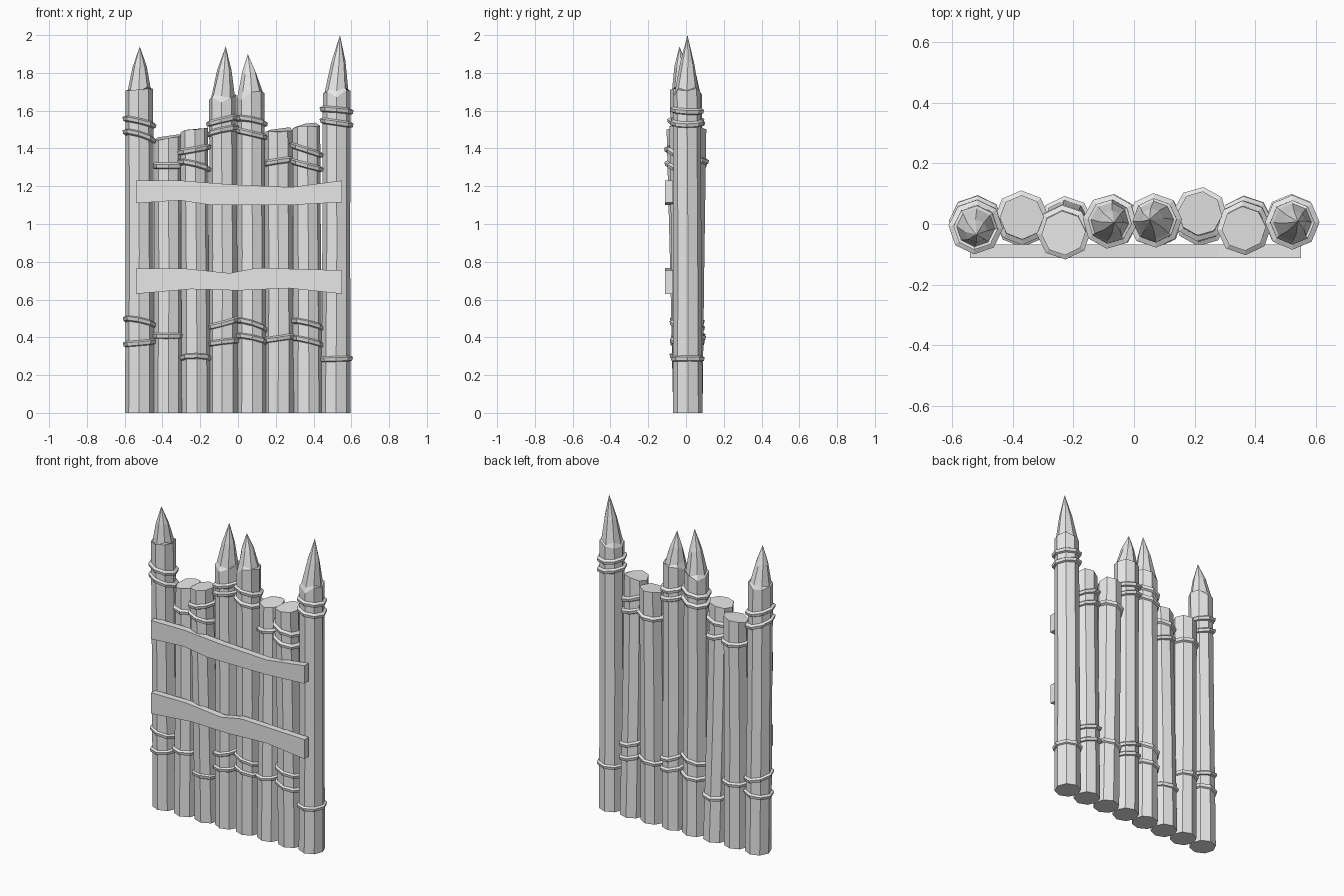
import bpy, math, random
from mathutils import Vector

random.seed(4)
SIDES = 8

cube = bpy.data.objects.get("Cube")
if cube:
    bpy.data.objects.remove(cube, do_unlink=True)

# Single flat colour for all the timber
grey = bpy.data.materials.new("plain grey")
grey.use_nodes = True
grey.diffuse_color = (0.8, 0.8, 0.8, 1)
grey.node_tree.nodes["Principled BSDF"].inputs["Base Color"].default_value = (0.8, 0.8, 0.8, 1)


def add_object(name, verts, faces):
    mesh = bpy.data.meshes.new(name)
    mesh.from_pydata(verts, [], faces)
    mesh.materials.append(grey)
    obj = bpy.data.objects.new(name, mesh)
    bpy.context.collection.objects.link(obj)
    return obj


def circle(center, radius, phase, tilt=(0, 0), jitter=0.0):
    """Octagon around a centre; tilt is the slope in x and y."""
    pts = []
    for i in range(SIDES):
        a = phase + math.tau * i / SIDES
        dx, dy = radius * math.cos(a), radius * math.sin(a)
        dz = dx * tilt[0] + dy * tilt[1] + random.uniform(-jitter, jitter)
        pts.append(Vector(center) + Vector((dx, dy, dz)))
    return pts


def loft(name, loops, closed=False, tip=None):
    """Skin a stack of octagons, ending in caps, a tip or a closed ring."""
    verts = [p for loop in loops for p in loop]
    n = len(loops)
    faces = []
    for k in range(n if closed else n - 1):
        a, b = k * SIDES, (k + 1) % n * SIDES
        for i in range(SIDES):
            j = (i + 1) % SIDES
            faces.append((a + i, a + j, b + j, b + i))
    if not closed:
        faces.append(tuple(reversed(range(SIDES))))
        last = (n - 1) * SIDES
        if tip is None:
            faces.append(tuple(range(last, last + SIDES)))
        else:
            verts.append(Vector(tip))
            for i in range(SIDES):
                faces.append((last + i, last + (i + 1) % SIDES, len(verts) - 1))
    return add_object(name, verts, faces)


# Posts: base x, top x, top y, top height, tip (or None),
# then rope bands as (height at left edge, height at right edge)
POSTS = [
    (-.52, -.522, -.012, 1.70, (-.52, -.035, 1.94), [(1.56, 1.52), (1.49, 1.44), (.50, .465), (.365, .38)]),
    (-.37, -.37, .022, 1.46, None, [(1.31, 1.31), (.41, .41)]),
    (-.222, -.232, -.03, 1.50, None, [(1.38, 1.41), (1.33, 1.29), (.29, .29)]),
    (-.075, -.08, .008, 1.66, (-.065, .005, 1.94), [(1.53, 1.57), (1.475, 1.51), (.455, .50), (.365, .385)]),
    (.072, .068, .012, 1.69, (.052, .015, 1.90), [(1.56, 1.53), (1.50, 1.46), (.49, .44), (.41, .375)]),
    (.222, .218, .035, 1.495, None, [(1.32, 1.345), (.385, .41)]),
    (.37, .362, -.015, 1.52, None, [(1.42, 1.365), (1.335, 1.29), (.49, .45), (.40, .36)]),
    (.518, .522, .005, 1.70, (.54, .008, 2.0), [(1.61, 1.595), (1.55, 1.525), (.285, .29)]),
]
BASE_Y = 0.01
BAND = [(.068, .018), (.09, .006), (.086, -.012), (.068, -.02)]

for num, (bx, tx, ty, top, tip, bands) in enumerate(POSTS, 1):
    phase = random.uniform(-0.12, 0.12)
    base, head = Vector((bx, BASE_Y, 0)), Vector((tx, ty, top))

    # Leaning trunk with a slightly uneven top
    loops = [circle(base, .078, phase),
             circle(base.lerp(head, .5), .074, phase + .04),
             circle(head, .073, phase, (.1 if num != 1 else 0, .08), .008 if tip is None else .025)]
    if tip:
        # Sharpened point set in from the trunk edge
        point = Vector(tip)
        neck = head + Vector((0, 0, .012))
        loops.append(circle(neck, .063, phase, jitter=.015))
        loops.append(circle(neck.lerp(point, .5), .038, phase + .1, jitter=.012))
    loft(f"post_{num}", loops, tip=tip)

    # Rope bands wrapped round the trunk
    for b, (zl, zr) in enumerate(bands, 1):
        mid = base.lerp(head, (zl + zr) / 2 / top)
        slope = ((zr - zl) / .17, random.uniform(-.18, .04))
        rings = [circle(mid + Vector((0, 0, dz)), r, phase, slope) for r, dz in BAND]
        loft(f"band_{num}_{b}", rings[::-1], closed=True)


# Cross planks with hewn, wavy edges
def plank(name, upper, lower, front, back):
    outline = lower + upper[::-1]
    n = len(outline)
    verts = [(x, y, z) for y in (front, back) for x, z in outline]
    faces = [tuple(range(n)), tuple(reversed(range(n, 2 * n)))]
    for i in range(n):
        j = (i + 1) % n
        faces.append((j, i, n + i, n + j))
    add_object(name, verts, faces)


plank("upper_plank",
      [(-.54, 1.23), (-.3, 1.23), (-.05, 1.21), (.28, 1.195), (.55, 1.23)],
      [(-.54, 1.11), (-.31, 1.125), (-.14, 1.1), (.27, 1.1), (.55, 1.115)], -.112, -.068)
plank("lower_plank",
      [(-.54, .765), (-.29, .765), (-.045, .74), (.1, .768), (.55, .755)],
      [(-.54, .63), (-.25, .655), (0, .648), (.27, .66), (.55, .63)], -.11, -.068)
